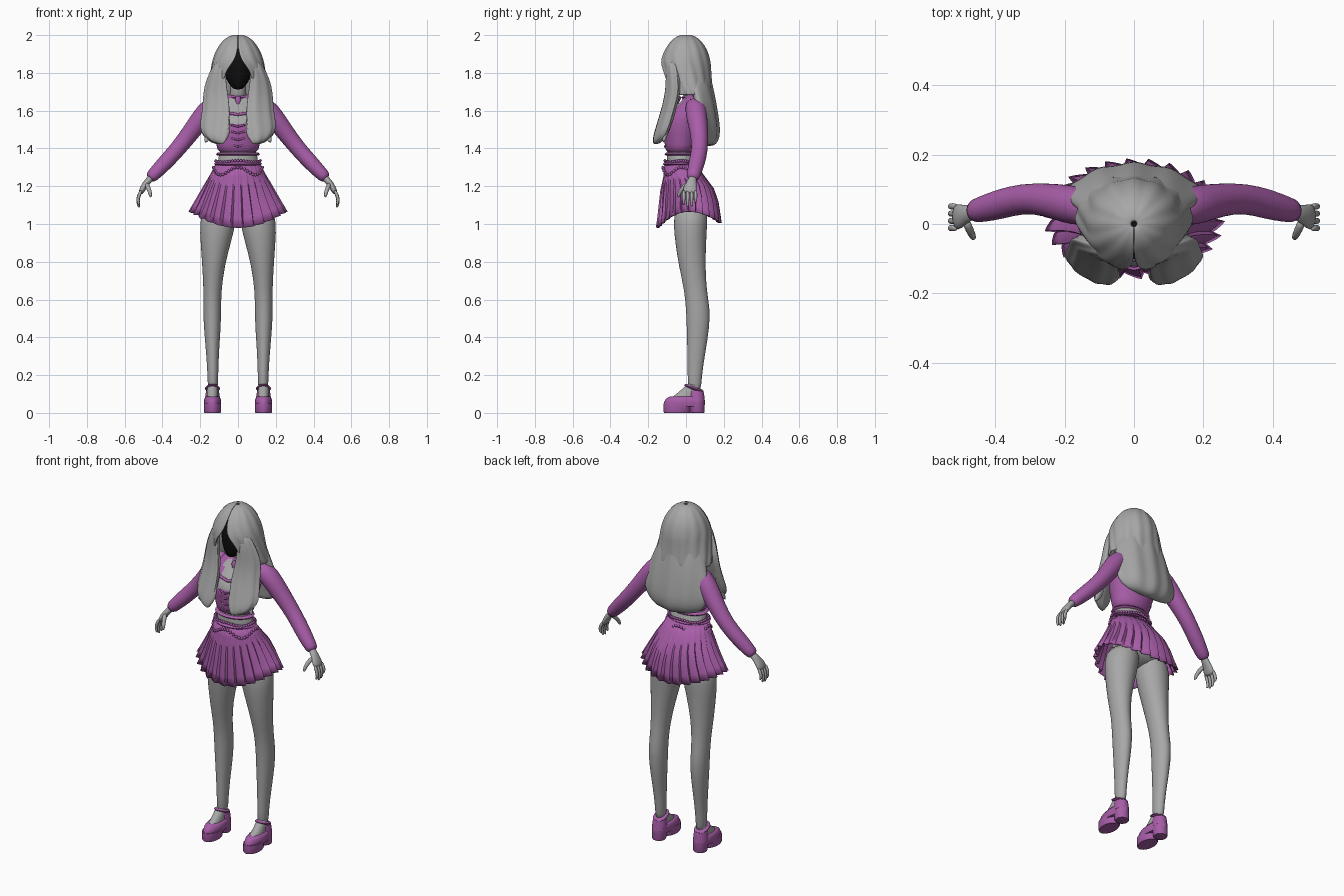
import bpy, bmesh
from math import sin, cos, pi, radians
from mathutils import Vector

cube = bpy.data.objects.get("Cube")
if cube:
    bpy.data.objects.remove(cube)


def material(name, rgb):
    m = bpy.data.materials.new(name)
    m.use_nodes = True
    m.diffuse_color = (*rgb, 1)
    bsdf = m.node_tree.nodes["Principled BSDF"]
    bsdf.inputs["Base Color"].default_value = (*rgb, 1)
    bsdf.inputs["Roughness"].default_value = 0.8
    return m


grey = material("neutral grey", (0.39, 0.39, 0.39))
purple = material("purple cloth", (0.39, 0.11, 0.39))
black = material("black", (0.004, 0.004, 0.004))


def finish(name, bm, mats, mirror=False, subsurf=0, thick=0, sharp=60):
    bmesh.ops.recalc_face_normals(bm, faces=bm.faces[:])
    me = bpy.data.meshes.new(name)
    bm.to_mesh(me)
    bm.free()
    for m in mats:
        me.materials.append(m)
    for p in me.polygons:
        p.use_smooth = True
    if not subsurf:
        me.set_sharp_from_angle(angle=radians(sharp))
    ob = bpy.data.objects.new(name, me)
    bpy.context.collection.objects.link(ob)
    if mirror:
        ob.modifiers.new("Mirror", "MIRROR").use_mirror_merge = False
    if thick:
        mod = ob.modifiers.new("Solidify", "SOLIDIFY")
        mod.thickness, mod.offset = thick, 0
    if subsurf:
        mod = ob.modifiers.new("Subsurf", "SUBSURF")
        mod.levels = mod.render_levels = subsurf
    return ob


def skin(name, rings, mat, closed=True, cap=True, rule=None, **opts):
    """Join rings of points into one surface."""
    bm = bmesh.new()
    rows = [[bm.verts.new(p) for p in ring] for ring in rings]
    n = len(rows[0])
    for a, b in zip(rows, rows[1:]):
        for i in range(n if closed else n - 1):
            j = (i + 1) % n
            bm.faces.new((a[i], a[j], b[j], b[i]))
    if cap:
        bm.faces.new(rows[0])
        bm.faces.new(rows[-1])
    mats = [mat]
    if rule:
        mats.append(rule[0])
        for f in bm.faces:
            f.material_index = int(rule[1](f.calc_center_median()))
    return finish(name, bm, mats, **opts)


def loft(name, rings, mat, seg=24, fn=None, **opts):
    """Level ellipses: centre x, centre y, z, radius x, radius y."""
    out = []
    for cx, cy, z, rx, ry in rings:
        ring = []
        for i in range(seg):
            a = 2 * pi * i / seg
            p = Vector((cx + rx * cos(a), cy + ry * sin(a), z))
            ring.append(fn(p, Vector((cx, cy, z)), a) if fn else p)
        out.append(ring)
    return skin(name, out, mat, **opts)


def tube(name, path, mat, seg=12, **opts):
    """Rings square to a path: x, y, z, radius along y, radius across."""
    pts = [Vector(p[:3]) for p in path]
    out = []
    for i, p in enumerate(path):
        d = (pts[min(i + 1, len(pts) - 1)] - pts[max(i - 1, 0)]).normalized()
        side = Vector((0, 0, 1)) if abs(d.y) > 0.9 else Vector((0, 1, 0))
        u = (side - d * side.dot(d)).normalized()
        v = d.cross(u)
        out.append([pts[i] + u * p[3] * cos(2 * pi * k / seg) + v * p[4] * sin(2 * pi * k / seg)
                    for k in range(seg)])
    return skin(name, out, mat, **opts)


def band(name, cx, cy, z, rx, ry, r, mat, tilt=0, **opts):
    def lean(p, c, a):
        return p + Vector((0, 0, tilt * (p.y - c.y)))
    return loft(name, [(cx, cy, z - r, rx, ry), (cx, cy, z, rx + r, ry + r),
                       (cx, cy, z + r, rx, ry)], mat, fn=lean, **opts)


# Legs, hips and waist
loft("leg", [(.133, .045, .1, .027, .036), (.133, .046, .2, .028, .037),
             (.135, .055, .32, .034, .048), (.136, .064, .45, .045, .06),
             (.137, .064, .55, .048, .064), (.135, .05, .65, .047, .059),
             (.13, .032, .78, .06, .071), (.118, .025, .9, .08, .082),
             (.108, .022, 1.0, .097, .09), (.095, .03, 1.1, .09, .09)],
     grey, mirror=True, subsurf=1)
loft("hips", [(0, .02, 1.02, .1, .05), (0, .03, 1.08, .165, .1), (0, .03, 1.15, .16, .11),
              (0, 0, 1.25, .125, .09), (0, -.03, 1.33, .103, .074), (0, -.03, 1.42, .104, .074)],
     grey, subsurf=1)

# Pleated skirt with a hem that rises at the sides
PLEATS, STEPS = 26, 6
waist_to_hem = [(0, -.03, .116, .082), (.2, -.012, .14, .105), (.42, .006, .172, .138),
                (.65, .014, .203, .153), (.85, .015, .23, .16), (1, .015, .25, .166)]
rows = []
for t, cy, rx, ry in waist_to_hem:
    row = []
    for i in range(PLEATS * STEPS):
        a = 2 * pi * i / (PLEATS * STEPS)
        fold = 1 + .11 * t * ((i % STEPS) / (STEPS - 1) - .6)
        hem = 1.065 - (.085 if sin(a) < 0 else .06) * sin(a) ** 2
        row.append((rx * fold * cos(a), cy + ry * fold * sin(a), 1.32 + (hem - 1.32) * t))
    rows.append(row)
skin("pleated_skirt", rows, purple, cap=False, thick=.004, sharp=35)
band("skirt_waistband", 0, -.03, 1.318, .115, .082, .012, purple)

# Belt chains made of beads
bm = bmesh.new()
for z, droop, grow in ((1.335, .004, 0), (1.3, .02, .012)):
    for i in range(48):
        a = 2 * pi * i / 48
        spot = Vector(((.118 + grow) * cos(a), -.026 + (.085 + grow) * sin(a),
                       z + droop * cos(4 * a) - droop))
        ball = bmesh.ops.create_icosphere(bm, subdivisions=1, radius=.009)
        bmesh.ops.translate(bm, verts=ball["verts"], vec=spot)
finish("belt_chain", bm, [purple])

# Cropped top with an open neckline
loft("cropped_top", [(0, -.03, 1.365, .109, .077), (0, -.026, 1.42, .113, .086),
                     (0, -.02, 1.48, .13, .102), (0, -.014, 1.53, .14, .112),
                     (0, .004, 1.58, .147, .105), (0, .03, 1.63, .145, .077),
                     (0, .043, 1.665, .11, .055), (0, .045, 1.69, .055, .042)],
     purple, seg=32, subsurf=1,
     rule=(grey, lambda c: c.z > 1.53 and abs(c.x) < .06 and c.y < 0))
band("top_hem", 0, -.03, 1.37, .108, .076, .008, purple)
tube("chest_strap", [(-.07, -.085, 1.59, .008, .008), (0, -.1, 1.58, .008, .008),
                     (.07, -.085, 1.59, .008, .008)], purple)
for k in range(4):
    z = 1.41 + k * .035
    y = -.112 - k * .006
    tube("front_lacing", [(-.035, y + .008, z + .01, .005, .005), (0, y, z, .005, .005),
                          (.035, y + .008, z + .01, .005, .005)], purple, seg=8)

# Sleeves, hands and fingers
tube("sleeve", [(.1, .045, 1.645, .045, .04), (.15, .05, 1.615, .056, .056),
                (.195, .058, 1.56, .056, .054), (.25, .07, 1.485, .048, .048),
                (.32, .075, 1.395, .043, .043), (.39, .056, 1.32, .044, .042),
                (.44, .042, 1.268, .037, .036), (.472, .034, 1.236, .033, .031)],
     purple, seg=20, mirror=True, subsurf=1)
tube("palm", [(.45, .038, 1.255, .022, .02), (.482, .03, 1.222, .024, .018),
              (.502, .022, 1.193, .038, .017), (.518, .018, 1.158, .04, .014)],
     grey, mirror=True, subsurf=1)
for k in range(4):
    y = -.012 + k * .021
    drop = (.0, -.012, -.008, .012)[k]
    tube("finger", [(.511, y, 1.18, .01, .01), (.527, y, 1.148, .01, .01),
                    (.531, y, 1.12 + drop, .009, .009), (.522, y, 1.098 + drop, .006, .006)],
         grey, seg=8, mirror=True, subsurf=1)
tube("thumb", [(.485, .01, 1.215, .014, .014), (.474, -.018, 1.19, .013, .013),
               (.465, -.036, 1.165, .011, .011), (.462, -.042, 1.14, .007, .007)],
     grey, seg=8, mirror=True, subsurf=1)

# Neck, choker and dark face
loft("neck", [(0, .035, 1.64, .05, .042), (0, .022, 1.69, .04, .04), (0, .01, 1.78, .04, .042)],
     grey, subsurf=1)
band("choker", 0, .025, 1.678, .041, .041, .008, purple, tilt=.2)
tube("choker_pendant", [(0, -.03, 1.675, .008, .012), (0, -.04, 1.655, .008, .015),
                        (0, -.045, 1.635, .004, .005)], purple, seg=8)
loft("face", [(0, -.065, 1.71, .022, .02), (0, -.042, 1.74, .048, .055),
              (0, -.012, 1.79, .076, .092), (0, 0, 1.86, .09, .1), (0, 0, 1.93, .07, .075)],
     black, subsurf=1)

# Hair cap, parted in front of the face
cap_rows = [(2.0, 0, .006, .006, 0), (1.992, 0, .045, .045, 0), (1.965, 0, .08, .078, 0),
            (1.92, 0, .11, .108, .01), (1.87, -.004, .129, .125, .12), (1.84, -.003, .135, .129, .3),
            (1.8, 0, .143, .127, .47), (1.74, .01, .155, .122, .55), (1.68, .025, .168, .115, .7)]
rows = []
for z, cy, rx, ry, gap in cap_rows:
    row = []
    for i in range(73):
        a = -pi / 2 + gap + (2 * pi - 2 * gap) * i / 72
        r = 1 + .018 * cos(12 * pi * i / 36)
        row.append((rx * r * cos(a), cy + ry * r * sin(a), z))
    rows.append(row)
skin("hair_cap", rows, grey, closed=False, cap=False, thick=.01, subsurf=1)


# Long back hair, bent around the shoulders
def bend(p, c, a):
    wave = .005 * cos(60 * p.x)
    return p + Vector((0, wave - 1.1 * p.x ** 2, .25 * p.x ** 2))


loft("back_hair", [(0, .04, 1.87, .09, .07), (0, .065, 1.76, .145, .066), (0, .1, 1.66, .178, .055),
                   (0, .126, 1.56, .203, .045), (0, .137, 1.49, .205, .043),
                   (0, .135, 1.44, .175, .035), (0, .125, 1.41, .11, .018)],
     grey, seg=48, fn=bend, subsurf=1)


# Front locks, swept outwards and forwards
def sweep(p, c, a):
    q = c + (p - c) * (1 + .07 * cos(7 * a))
    return q + Vector((0, .45 * (q.x - c.x), .3 * (q.x - c.x)))


loft("front_lock", [(.085, -.075, 1.87, .025, .025), (.108, -.073, 1.79, .042, .028),
                    (.115, -.07, 1.71, .062, .03), (.112, -.083, 1.64, .07, .03),
                    (.116, -.108, 1.56, .072, .028), (.128, -.128, 1.49, .074, .028),
                    (.125, -.142, 1.45, .058, .026), (.11, -.15, 1.425, .025, .014)],
     grey, seg=32, fn=sweep, mirror=True, subsurf=1)
for k in range(3):
    x = .062 + k * .045
    y = -.135 + k * .025
    tube("hair_strand", [(x, y + .035, 1.66, .008, .012), (x + .012, y + .015, 1.58, .014, .022),
                         (x - .004, y - .012, 1.51, .015, .024), (x + .006, y - .028, 1.46, .013, .02),
                         (x + .022, y - .036, 1.43, .004, .006)],
         grey, seg=10, mirror=True, subsurf=1)

# Platform shoes
X = .135
loft("foot", [(X, -.015, .06, .034, .08), (X, .0, .09, .031, .068), (X, .025, .12, .028, .048),
              (X, .042, .16, .028, .036)], grey, mirror=True, subsurf=1)
loft("shoe_platform", [(X, -.048, 0, .042, .068), (X, -.048, .008, .046, .072),
                       (X, -.046, .05, .046, .072)], purple, mirror=True)
loft("shoe_heel", [(X, .06, 0, .036, .036), (X, .059, .005, .039, .039),
                   (X, .055, .07, .04, .043)], purple, mirror=True)
loft("shoe_upper", [(X, -.008, .035, .042, .106), (X, -.008, .055, .046, .11),
                    (X, -.004, .075, .043, .102), (X, .004, .088, .035, .088)],
     purple, mirror=True)
loft("shoe_counter", [(X, .055, .06, .041, .044), (X, .053, .1, .037, .043),
                      (X, .052, .118, .033, .04)], purple, mirror=True)
band("ankle_strap", X, .042, .13, .031, .043, .009, purple, tilt=-.35, mirror=True)
